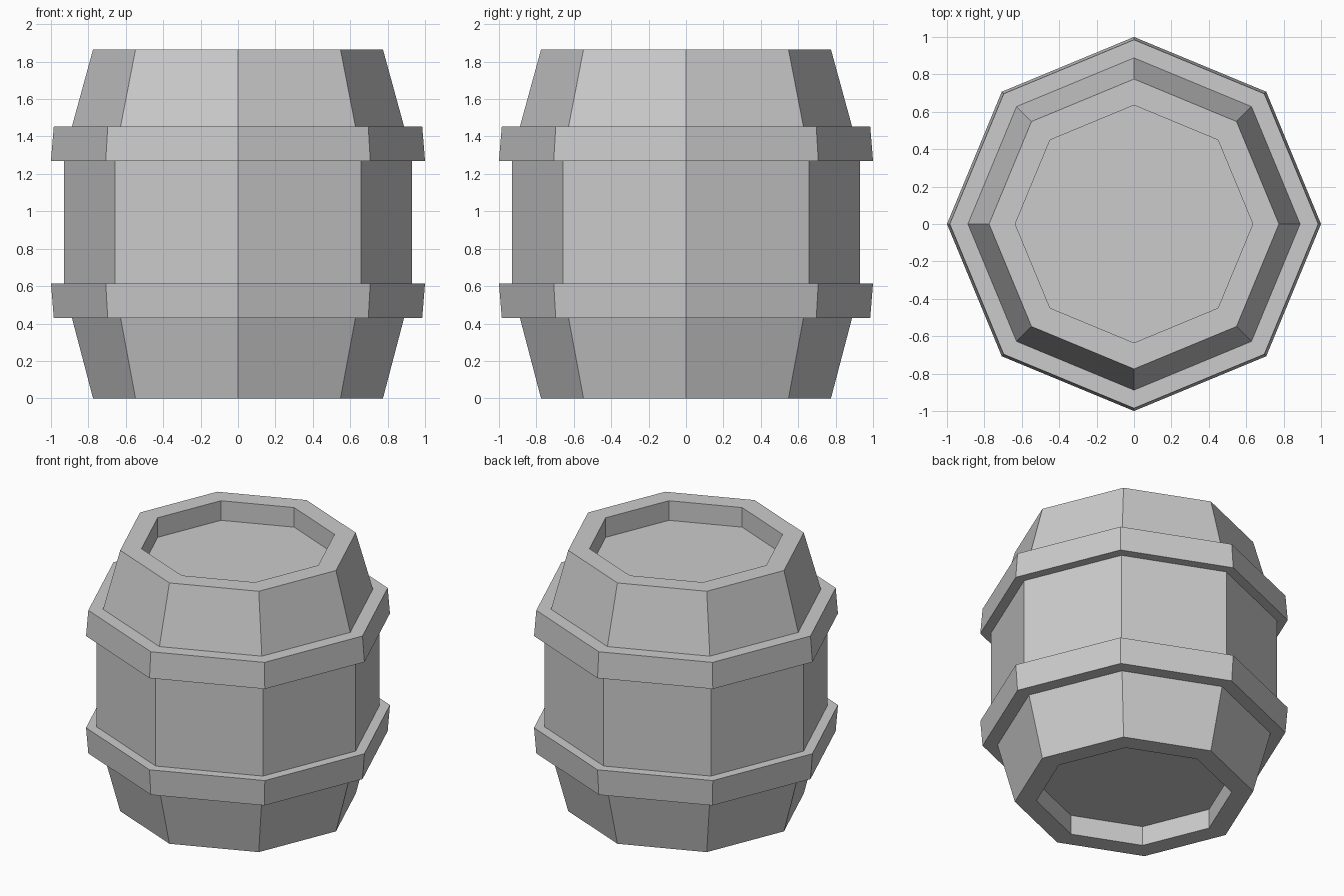
import bpy, bmesh
from math import cos, sin, tau

if "Cube" in bpy.data.objects:
    bpy.data.objects.remove(bpy.data.objects["Cube"])

SIDES = 8


def lathe(name, profile, ring=False):
    """Revolve (radius, z) points into an eight-sided solid, or a closed ring."""
    bm = bmesh.new()
    loops = [[bm.verts.new((r * cos(tau * i / SIDES), r * sin(tau * i / SIDES), z))
              for i in range(SIDES)] for r, z in profile]
    pairs = list(zip(loops, loops[1:]))
    if ring:
        pairs.append((loops[-1], loops[0]))
    else:
        bm.faces.new(loops[0])
        bm.faces.new(loops[-1])
    for a, b in pairs:
        for i in range(SIDES):
            j = (i + 1) % SIDES
            bm.faces.new((a[i], a[j], b[j], b[i]))
    bmesh.ops.recalc_face_normals(bm, faces=bm.faces)
    mesh = bpy.data.meshes.new(name)
    bm.to_mesh(mesh)
    bm.free()
    obj = bpy.data.objects.new(name, mesh)
    bpy.context.collection.objects.link(obj)
    return obj


# Barrel body with recessed lids at both ends
lathe("barrel_body", [
    (0.635, 0.14), (0.635, 0.0), (0.775, 0.0), (0.888, 0.43),
    (0.93, 0.615), (0.93, 1.27), (0.888, 1.453),
    (0.775, 1.865), (0.635, 1.865), (0.635, 1.725)])

# Hoops, tapering away from the middle
for name, z_wide, z_narrow in (("lower_hoop", 0.615, 0.43),
                               ("upper_hoop", 1.27, 1.453)):
    lathe(name, [(0.87, z_narrow), (0.985, z_narrow),
                 (1.0, z_wide), (0.91, z_wide)], ring=True)
